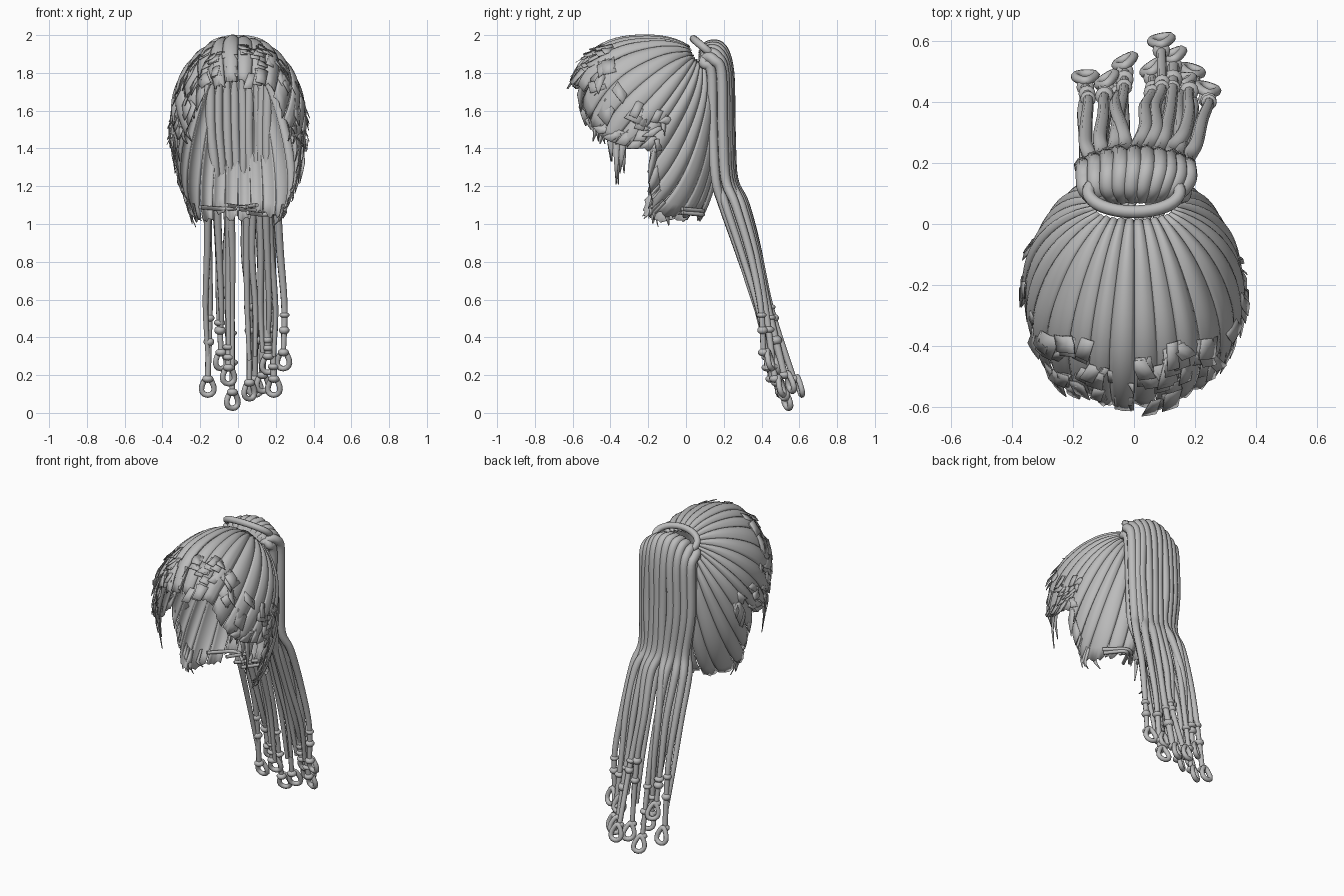
import bpy, bmesh, math, random
from mathutils import Vector

random.seed(4)
if "Cube" in bpy.data.objects:
    bpy.data.objects.remove(bpy.data.objects["Cube"])

hair_grey = bpy.data.materials.new("hair grey")
hair_grey.use_nodes = True
COL = (0.5, 0.5, 0.5, 1)
hair_grey.diffuse_color = COL
hair_grey.node_tree.nodes["Principled BSDF"].inputs["Base Color"].default_value = COL


def add_object(name, mesh):
    ob = bpy.data.objects.new(name, mesh)
    bpy.context.collection.objects.link(ob)
    mesh.materials.clear()
    mesh.materials.append(hair_grey)
    mesh.shade_smooth()
    return ob


def smooth_path(pts, steps=6):
    """Catmull-Rom samples through the points."""
    p = [Vector(q) for q in pts]
    p = [2 * p[0] - p[1]] + p + [2 * p[-1] - p[-2]]
    out = []
    for i in range(1, len(p) - 2):
        a, b, c, d = p[i - 1:i + 3]
        for k in range(steps):
            t = k / steps
            out.append(0.5 * (2 * b + (c - a) * t + (2 * a - 5 * b + 4 * c - d) * t * t
                              + (3 * b - a - 3 * c + d) * t ** 3))
    return out + [p[-2]]


def tube(name, path, radius, closed=False):
    """Round strand; radius is a function of the position along it."""
    cu = bpy.data.curves.new(name, "CURVE")
    cu.dimensions = "3D"
    cu.bevel_depth = 1
    cu.bevel_resolution = 2
    cu.use_fill_caps = True
    sp = cu.splines.new("POLY")
    sp.points.add(len(path) - 1)
    sp.use_cyclic_u = closed
    for i, (pt, co) in enumerate(zip(sp.points, path)):
        pt.co = (*co, 1)
        pt.radius = radius(i / (len(path) - 1))
    tmp = bpy.data.objects.new(name, cu)
    bpy.context.collection.objects.link(tmp)
    dg = bpy.context.evaluated_depsgraph_get()
    mesh = bpy.data.meshes.new_from_object(tmp.evaluated_get(dg))
    bpy.data.objects.remove(tmp)
    return add_object(name, mesh)


# Scalp surface: an egg, fuller front to back than side to side
CENTRE = Vector((0, -0.22, 1.55))


def on_scalp(d, lift=0.0):
    ry = 0.405 if d.y < 0 else 0.39
    rz = 0.435 if d.z > 0 else 0.68
    yz = (abs(d.y / ry) ** 2.4 + abs(d.z / rz) ** 2.4) ** (1 / 2.4)
    return CENTRE + d * (1 / math.hypot(d.x / 0.345, yz) + lift)


# Hairline on one side, forehead to nape
HAIRLINE = [(0, -.61, 1.77), (.10, -.60, 1.77), (.18, -.55, 1.73), (.25, -.50, 1.56),
            (.30, -.42, 1.46), (.34, -.30, 1.42), (.345, -.19, 1.42), (.30, -.19, 1.22),
            (.24, -.18, 1.08), (.17, -.02, 1.08), (.09, .07, 1.09), (0, .09, 1.09)]
EDGE = [Vector(p) - CENTRE for p in HAIRLINE]


def band_point(a):
    """Point on the hair band, angle 0 at its front."""
    return Vector((0.15 * math.sin(a), 0.105 - 0.065 * math.cos(a), 1.925 + 0.055 * math.cos(a)))


def comb(u, t, lift=0.0, side=1):
    """Point at share t of the way from the band to hairline position u."""
    u = min(max(u, 0), 0.9999)
    x = u * (len(EDGE) - 1)
    i = int(x)
    e = EDGE[i].lerp(EDGE[i + 1], x - i).normalized()
    root = (band_point(math.pi * u) - CENTRE).normalized()
    ang = root.angle(e)
    d = (root * math.sin((1 - t) * ang) + e * math.sin(t * ang)) / math.sin(ang)
    p = on_scalp(d.normalized(), lift)
    p.x *= side
    return p


def sheet(bm, rows):
    vs = [[bm.verts.new(p) for p in row] for row in rows]
    for a, b in zip(vs, vs[1:]):
        for k in range(len(a) - 1):
            bm.faces.new((a[k], a[k + 1], b[k + 1], b[k]))


def finish(name, bm, thick):
    bmesh.ops.recalc_face_normals(bm, faces=bm.faces)
    mesh = bpy.data.meshes.new(name)
    bm.to_mesh(mesh)
    bm.free()
    ob = add_object(name, mesh)
    mod = ob.modifiers.new("thickness", "SOLIDIFY")
    mod.thickness = thick
    mod.offset = 0
    return ob


# Combed locks, each a gently bulging strip with a ragged end
bm = bmesh.new()
LOCKS, ROWS, COLS = 15, 18, 6
for side in (1, -1):
    for i in range(LOCKS):
        end = 1 + random.uniform(-0.02, 0.03)
        lift = random.uniform(-0.008, 0.010)
        tall = random.uniform(0.010, 0.018)
        rows = []
        for r in range(ROWS + 1):
            t = end * r / ROWS
            half = 0.54 - 0.07 * t ** 3
            row = []
            for c in range(COLS + 1):
                w = c / COLS
                bulge = tall * math.sin(math.pi * w) + lift * t
                ragged = t + (0.03 * random.random() if r == ROWS else 0)
                row.append(comb((i + 0.5 + (w - 0.5) * 2 * half) / LOCKS, ragged, bulge, side))
            rows.append(row)
        sheet(bm, rows)
finish("combed_locks", bm, 0.005)

# Short loose flakes layered round the face and sides
bm = bmesh.new()
for side in (1, -1):
    for n in range(48):
        u = random.uniform(0.0, 0.64)
        t = random.uniform(0.60, 0.96)
        lift, flick = random.uniform(0.008, 0.016), random.uniform(0.0, 0.025)
        wide, long = random.uniform(0.014, 0.028), random.uniform(0.06, 0.14)
        skew = random.uniform(-0.03, 0.03)
        sheet(bm, [[comb(u + s * wide + skew * k, t + long * k, lift + flick * k * k, side)
                    for s in (-1, 0, 1)] for k in (0, 0.5, 1)])
finish("loose_flakes", bm, 0.003)

# Pointed wisps hanging from the sideburns and the nape
bm = bmesh.new()


def wisp(u, side, drop, width, lift):
    top = comb(u, 0.93, lift, side)
    root = comb(u, 1.0, lift, side)
    along = (comb(u + 0.02, 0.98, lift, side) - comb(u - 0.02, 0.98, lift, side)).normalized()
    tip = root + Vector((-0.02 * side + random.uniform(-.02, .02), random.uniform(-.02, .02), -drop))
    mid = root.lerp(tip, 0.5) + Vector((0.008 * side, 0, 0))
    sheet(bm, [[p - along * w, p + along * w] for p, w in
               ((top, width * 0.7), (root, width), (mid, width * 0.6), (tip, 0.002))])


for side in (1, -1):
    for u, drop in ((.38, .12), (.405, .23), (.43, .16), (.31, .08), (.34, .06)):
        wisp(u, side, drop, 0.020, 0.008)
    for n in range(9):
        wisp(random.uniform(0.60, 0.78), side, random.uniform(0.03, 0.08),
             random.uniform(0.010, 0.020), random.uniform(0, 0.012))
finish("hanging_wisps", bm, 0.004)

# Thin cross strands at the nape
for n, (xa, xb, z) in enumerate(((-.2, .05, 1.09), (0, .23, 1.08), (.05, .22, 1.06), (-.06, .1, 1.1))):
    tube(f"nape_strand_{n}", smooth_path([(xa, -.04, z), ((xa + xb) / 2, .09, z - .01), (xb, -.02, z)]),
         lambda t: 0.011)

# Hair band round the base of the tail
tube("hair_band", [band_point(math.tau * k / 32) for k in range(32)], lambda t: 0.021, closed=True)

# Tail strands: x at the band, then x, y, z of the tip
TIPS = [(-.165, -.16, .47, .08), (-.13, -.09, .46, .22), (-.09, -.03, .52, .01),
        (-.05, -.05, .45, .14), (-.01, .06, .50, .06), (.03, .09, .59, .08),
        (.07, .13, .54, .10), (.10, .19, .49, .08), (.13, .16, .46, .20), (.16, .24, .43, .22)]


def tail_path(xt, xb, yb, zb, inset):
    """Strand over the band and down the back; inset moves it toward the neck."""
    sag, back = 2.5 * xt * xt, 1.6 * xt * xt + inset
    x1 = xt * 1.05 + 0.01
    mid = xt * 0.4 + xb * 0.6
    wave = [random.uniform(-0.012, 0.012) for k in range(4)]
    return smooth_path([
        (xt * .75, .09, 1.90 - sag), (xt * .95, .125 - back * .3, 1.945 - sag - inset * .4),
        (x1, .19 - back, 1.93 - sag - inset * .5), (x1, .228 - back, 1.80),
        (x1 + wave[0], .235 - back, 1.5), (x1 * .9 + .01, .25 - back, 1.24),
        (mid + wave[1], .315 - back * 1.3, 1.10), (mid * .5 + xb * .5 + wave[2], .385 - back * 1.1, .84),
        (xb + wave[3], .33 + yb * .2 - back * .5, .56), (xb, yb - .02, zb + .10)])


def ball(bm, at, size, flat):
    made = bmesh.ops.create_uvsphere(bm, u_segments=12, v_segments=7, radius=size)["verts"]
    for v in made:
        v.co.z *= flat
        v.co += at


beads = bmesh.new()
for n, (xt, xb, yb, zb) in enumerate(TIPS):
    path = tail_path(xt, xb, yb, zb, 0)
    thin = random.uniform(0.014, 0.020)
    tube(f"tail_strand_{n}", path, lambda t: 0.029 if t < .5 else max(thin, 0.029 - 0.03 * (t - .5)))
    # Teardrop loop at the tip
    turn = random.uniform(-0.7, 0.7)
    loop = []
    for k in range(16):
        a = math.tau * k / 16
        w = 0.031 * math.sin(a) * (1 - 0.45 * math.cos(a))
        loop.append((xb + w * math.cos(turn), yb + w * math.sin(turn) + .012 * (1 - math.cos(a)),
                     zb + 0.062 + 0.048 * math.cos(a)))
    tube(f"tip_loop_{n}", loop, lambda t: 0.015, closed=True)
    # Beads threaded above the loop
    for k in random.sample(range(2, 8), 2):
        ball(beads, path[-k], random.uniform(0.026, 0.034), random.choice((0.6, 0.8)))
    ball(beads, path[-1], 0.030, 0.7)
mesh = bpy.data.meshes.new("beads")
beads.to_mesh(mesh)
beads.free()
add_object("beads", mesh)

# Inner layer of the tail, tucked under the outer strands
for n, (a, b) in enumerate(zip(TIPS, TIPS[1:])):
    path = tail_path((a[0] + b[0]) / 2, a[1], min(a[2], .47) - .02, a[3] + .12, 0.06)
    tube(f"inner_strand_{n}", path, lambda t: 0.027 if t < .5 else max(0.012, 0.027 - 0.03 * (t - .5)))
